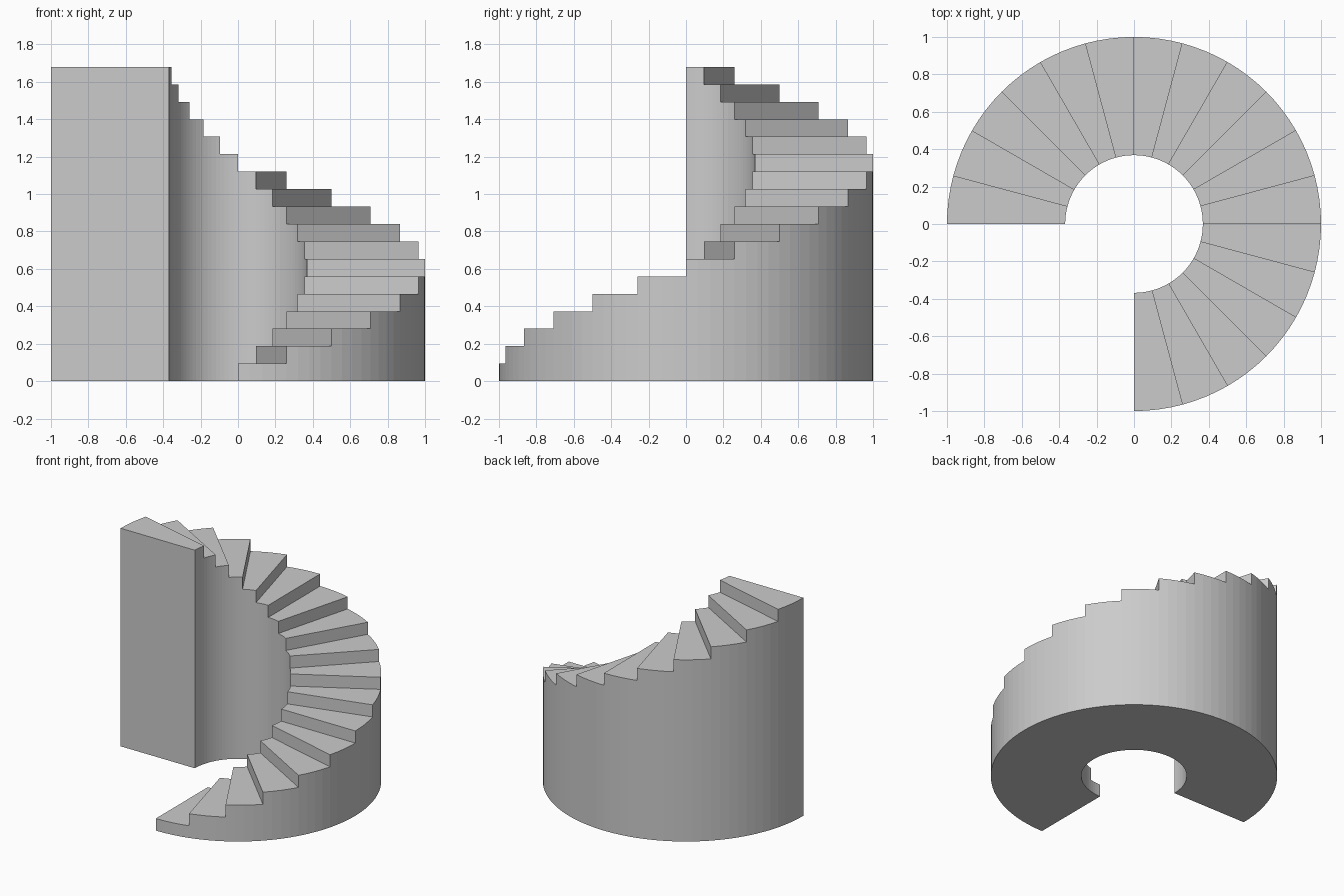
import bpy, bmesh, math

if "Cube" in bpy.data.objects:
    bpy.data.objects.remove(bpy.data.objects["Cube"])

STEPS, SUB = 18, 4
R_IN, R_OUT, HEIGHT = 0.368, 1.0, 1.68
START, SWEEP = -math.pi / 2, math.pi * 1.5
RISE = HEIGHT / STEPS

bm = bmesh.new()
cache = {}


def vert(r, i, level):
    """Shared vertex at radius r, fine sector index i, step level."""
    key = (r, i, level)
    if key not in cache:
        a = START + SWEEP * i / (STEPS * SUB)
        cache[key] = bm.verts.new((r * math.cos(a), r * math.sin(a), level * RISE))
    return cache[key]


for s in range(STEPS):
    a, b = s * SUB, (s + 1) * SUB
    # riser at the front of the step
    bm.faces.new([vert(R_IN, a, s), vert(R_OUT, a, s),
                  vert(R_OUT, a, s + 1), vert(R_IN, a, s + 1)])
    # tread and underside
    for lv in (s + 1, 0):
        bm.faces.new([vert(R_OUT, i, lv) for i in range(a, b + 1)] +
                     [vert(R_IN, i, lv) for i in range(b, a - 1, -1)])
    # curved inner and outer walls, running down to the floor
    for i in range(a, b):
        for r in (R_IN, R_OUT):
            loop = [vert(r, i, 0), vert(r, i + 1, 0), vert(r, i + 1, s + 1), vert(r, i, s + 1)]
            if i == a and s > 0:
                loop.append(vert(r, i, s))
            bm.faces.new(loop)

# tall end wall under the top step
n = STEPS * SUB
bm.faces.new([vert(R_IN, n, 0), vert(R_OUT, n, 0),
              vert(R_OUT, n, STEPS), vert(R_IN, n, STEPS)])
bmesh.ops.recalc_face_normals(bm, faces=bm.faces)

mesh = bpy.data.meshes.new("spiral_staircase")
bm.to_mesh(mesh)
bm.free()
bpy.context.collection.objects.link(bpy.data.objects.new("spiral_staircase", mesh))
